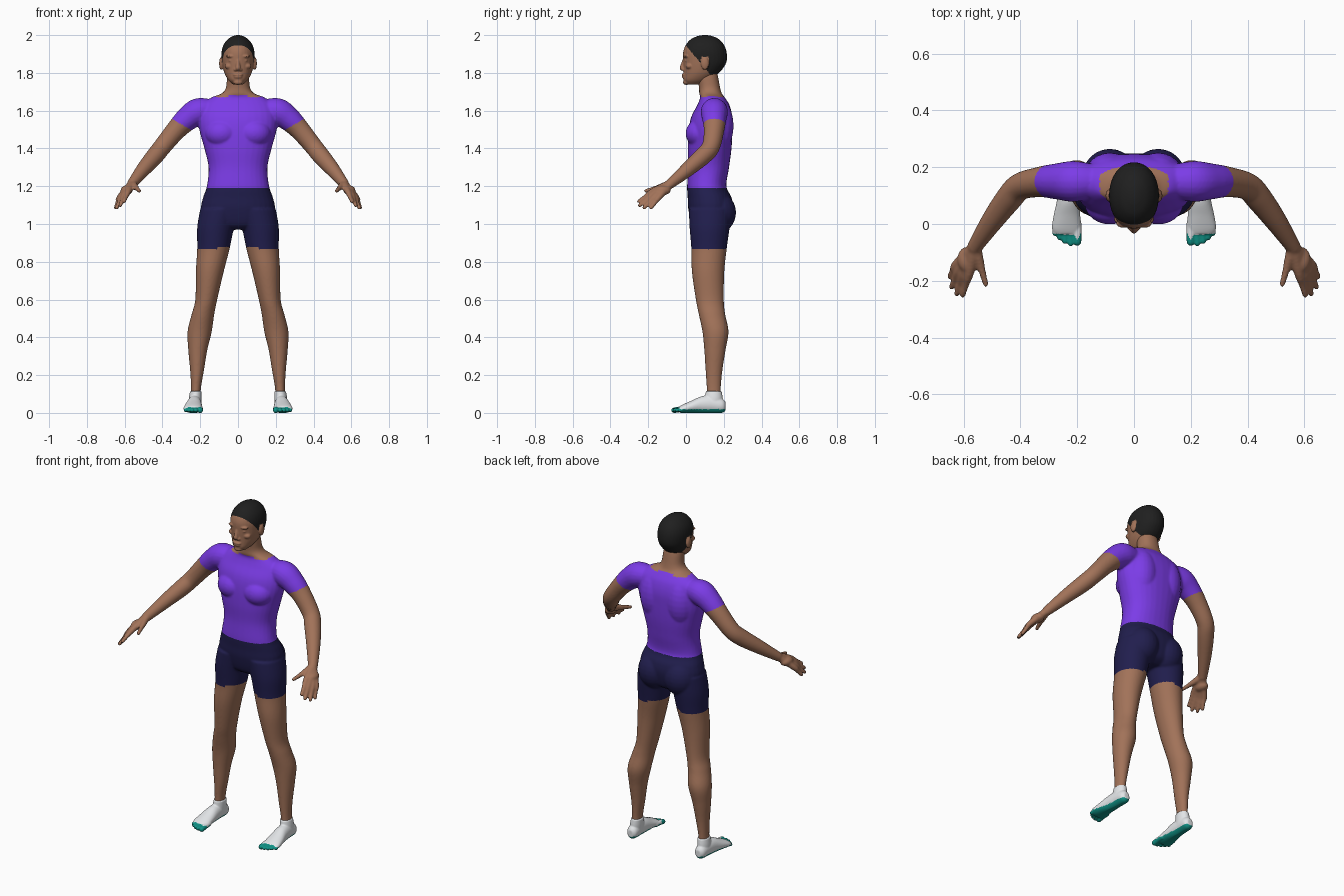
import bpy, bmesh, math
from mathutils import Vector, Matrix

cube = bpy.data.objects.get("Cube")
if cube:
    bpy.data.objects.remove(cube, do_unlink=True)

X, Y, Z = Vector((1, 0, 0)), Vector((0, 1, 0)), Vector((0, 0, 1))


def material(name, rgb):
    mat = bpy.data.materials.new(name)
    mat.use_nodes = True
    mat.diffuse_color = (*rgb, 1)
    node = next(n for n in mat.node_tree.nodes if n.type == 'BSDF_PRINCIPLED')
    node.inputs["Base Color"].default_value = (*rgb, 1)
    return mat


SKIN = material("brown skin", (.36, .17, .1))
SHIRT = material("purple shirt", (.2, .045, .8))
SHORTS = material("navy shorts", (.015, .013, .075))
HAIR = material("black hair", (.014, .014, .014))
SHOE = material("white shoe", (.78, .8, .82))
SOLE = material("teal sole", (.005, .29, .24))


def spline(rows, steps=6):
    """Smooth curve through rows of centre and radii."""
    rows = [Vector(r) for r in rows]
    out = []
    for i in range(len(rows) - 1):
        b, c = rows[i], rows[i + 1]
        a, d = rows[max(i - 1, 0)], rows[min(i + 2, len(rows) - 1)]
        for k in range(steps):
            t = k / steps
            out.append(b + (c - a) * (t / 2) + (a * 2 - b * 5 + c * 4 - d) * (t * t / 2)
                       + (b * 3 - a - c * 3 + d) * (t ** 3 / 2))
    return out + [rows[-1]]


def loft(bm, rows, u=None, v=None, side=1, power=1.0, sides=32):
    """Skin of rings; with no axes given the rings follow the path."""
    pts = spline(rows)
    rings = []
    for i, p in enumerate(pts):
        centre = Vector(p[:3])
        ru, rv = p[3], p[-1]
        if u is None:
            along = Vector(pts[min(i + 1, len(pts) - 1)][:3]) - Vector(pts[max(i - 1, 0)][:3])
            a = along.cross(Z).normalized()
            b = a.cross(along).normalized()
        else:
            a, b = u, v
        ring = []
        for k in range(sides):
            ang = math.tau * k / sides
            cs, sn = math.cos(ang), math.sin(ang)
            co = (centre + a * ru * math.copysign(abs(cs) ** power, cs)
                  + b * rv * math.copysign(abs(sn) ** power, sn))
            co.x *= side
            ring.append(bm.verts.new(co))
        rings.append(ring)
    for r, q in zip(rings, rings[1:]):
        for k in range(sides):
            n = (k + 1) % sides
            bm.faces.new((r[k], r[n], q[n], q[k]))
    bm.faces.new(rings[0])
    bm.faces.new(rings[-1])


def ball(bm, centre, radii, side=1):
    c = Vector(centre)
    c.x *= side
    bmesh.ops.create_uvsphere(bm, u_segments=24, v_segments=14, radius=1,
                              matrix=Matrix.Translation(c) @ Matrix.Diagonal((*radii, 1)))


def tube(bm, rows, side):
    """Round limb with a rounded tip."""
    loft(bm, rows, side=side, sides=20)
    ball(bm, rows[-1][:3], [rows[-1][3]] * 3, side)


def finish(bm, name, voxel, smoothing, rule, mats):
    """Fuse the volumes into one smooth skin and colour it by rule."""
    bmesh.ops.recalc_face_normals(bm, faces=bm.faces)
    mesh = bpy.data.meshes.new(name)
    bm.to_mesh(mesh)
    bm.free()
    obj = bpy.data.objects.new(name, mesh)
    bpy.context.scene.collection.objects.link(obj)
    fuse = obj.modifiers.new("fuse", 'REMESH')
    fuse.mode = 'VOXEL'
    fuse.voxel_size = voxel
    soft = obj.modifiers.new("soften", 'SMOOTH')
    soft.factor = .5
    soft.iterations = smoothing
    bpy.context.view_layer.update()
    graph = bpy.context.evaluated_depsgraph_get()
    fused = bpy.data.meshes.new_from_object(obj.evaluated_get(graph))
    obj.modifiers.clear()
    obj.data = fused
    fused.materials.clear()
    for m in mats:
        fused.materials.append(m)
    for vert in fused.vertices:
        vert.co.z = max(vert.co.z, 0)
    for f in fused.polygons:
        f.use_smooth = True
        f.material_index = mats.index(rule(f.center, f.normal))
    return obj


# Torso and neck: x, y, z, half width, half depth
body = bmesh.new()
loft(body, [(0, .125, .97, .09, .06), (0, .13, 1, .165, .098), (0, .13, 1.08, .195, .118),
            (0, .125, 1.14, .185, .116), (0, .11, 1.2, .165, .104), (0, .12, 1.3, .156, .108),
            (0, .125, 1.4, .178, .116), (0, .13, 1.5, .205, .116), (0, .137, 1.57, .208, .108),
            (0, .145, 1.63, .19, .085), (0, .14, 1.67, .14, .065), (0, .13, 1.69, .088, .06),
            (0, .125, 1.72, .064, .056), (0, .115, 1.78, .058, .055), (0, .11, 1.82, .05, .05)],
     X, Y, power=.9)

finger_paths = [((.545, -.13, 1.198), (.522, -.212, 1.175)),
                ((.58, -.172, 1.175), (.603, -.25, 1.12)),
                ((.598, -.17, 1.162), (.624, -.246, 1.098)),
                ((.614, -.16, 1.15), (.642, -.222, 1.086)),
                ((.625, -.143, 1.142), (.648, -.185, 1.086))]

for s in (1, -1):
    # Chest, back and seat muscles
    ball(body, (.085, .075, 1.48), (.09, .077, .075), s)
    ball(body, (.085, .165, 1.52), (.09, .087, .15), s)
    ball(body, (.085, .165, 1.06), (.098, .1, .11), s)
    # Legs
    loft(body, [(.09, .13, 1.08, .11, .115), (.118, .125, .98, .098, .106),
                (.13, .122, .87, .086, .094), (.149, .117, .75, .074, .086),
                (.168, .126, .6, .058, .074), (.186, .138, .52, .06, .07),
                (.203, .156, .43, .064, .069), (.213, .153, .33, .05, .056),
                (.217, .148, .22, .036, .044), (.222, .147, .14, .027, .038),
                (.225, .147, .08, .026, .036)], X, Y, side=s)
    # Arms
    tube(body, [(.14, .15, 1.6, .06), (.21, .15, 1.594, .072), (.27, .15, 1.555, .064),
                (.33, .148, 1.495, .054), (.4, .132, 1.41, .048), (.44, .09, 1.36, .047),
                (.5, .01, 1.29, .039), (.56, -.08, 1.215, .027)], s)
    # Hands
    ball(body, (.59, -.125, 1.178), (.032, .045, .026), s)
    for knuckle, tip in finger_paths:
        mid = Vector(knuckle).lerp(Vector(tip), .5)
        tube(body, [(.56, -.08, 1.215, .022), (*knuckle, .017), (*mid, .0125), (*tip, .0105)], s)


def body_colour(c, n):
    x = abs(c.x)
    if x > .3 or (x > .222 and c.z > 1.05):
        return SHIRT if .51 * x - .86 * c.z < -1.161 else SKIN
    if c.z > 1.682 or (c.z > 1.672 and .05 < x < .12):
        return SKIN
    if c.z > 1.19:
        return SHIRT
    hem = .88 if x < .11 else .865
    return SHORTS if c.z > hem else SKIN


finish(body, "body", .006, 6, body_colour, [SKIN, SHIRT, SHORTS])

# Head: skull and jaw
head = bmesh.new()
loft(head, [(0, .04, 1.738, .026, .034), (0, .055, 1.76, .05, .068), (0, .075, 1.79, .068, .088),
            (0, .09, 1.82, .078, .103), (0, .1, 1.86, .085, .115), (0, .1, 1.91, .087, .115),
            (0, .1, 1.95, .076, .1), (0, .1, 1.98, .052, .072), (0, .1, 1.995, .026, .038),
            (0, .1, 2, .008, .012)], X, Y, power=.95)
# Nose, lips and chin
loft(head, [(0, -.006, 1.875, .008, .01), (0, -.014, 1.85, .01, .012),
            (0, -.02, 1.825, .014, .014), (0, -.014, 1.812, .012, .01)], X, Y)
ball(head, (0, -.012, 1.79), (.026, .012, .007))
ball(head, (0, -.01, 1.778), (.023, .012, .007))
ball(head, (0, .002, 1.75), (.025, .018, .014))
for s in (1, -1):
    # Nostrils, brows, eyelids, cheeks and ears
    ball(head, (.014, -.012, 1.817), (.009, .011, .008), s)
    ball(head, (.036, .002, 1.888), (.028, .016, .008), s)
    ball(head, (.035, .003, 1.865), (.015, .01, .007), s)
    ball(head, (.045, .018, 1.835), (.026, .02, .016), s)
    ball(head, (.089, .1, 1.85), (.011, .021, .034), s)


def head_colour(c, n):
    ear = abs(c.x) > .086 and c.z < 1.885 and .075 < c.y < .125
    return HAIR if not ear and c.z > max(1.945 - 1.2 * c.y, 1.79) else SKIN


finish(head, "head", .004, 4, head_colour, [SKIN, HAIR])


def foot_colour(c, n):
    edge = .03 if c.y < -.035 else .02
    return SOLE if c.z < edge or (n.z < -.5 and c.z < .04) else SHOE


# Feet with separate toes
toes = [(.2, -.062, .015), (.223, -.068, .0105), (.243, -.06, .0105),
        (.261, -.048, .01), (.278, -.033, .0095)]
for s, label in ((1, "left_foot"), (-1, "right_foot")):
    foot = bmesh.new()
    loft(foot, [(.228, .21, .035, .016, .022), (.228, .19, .038, .032, .038),
                (.23, .13, .045, .036, .047), (.232, .08, .042, .04, .045),
                (.236, .03, .032, .047, .033), (.238, -.015, .022, .051, .023),
                (.236, -.035, .018, .044, .016)], X, Z, side=s)
    loft(foot, [(.223, .147, .115, .031, .042), (.226, .147, .08, .034, .047),
                (.228, .145, .04, .034, .05)], X, Y, side=s)
    for x, y, r in toes:
        tube(foot, [(x, .01, .022, r), (x, y / 2, .019, r), (x, y, .014, r)], s)
    finish(foot, label, .004, 3, foot_colour, [SHOE, SOLE])
